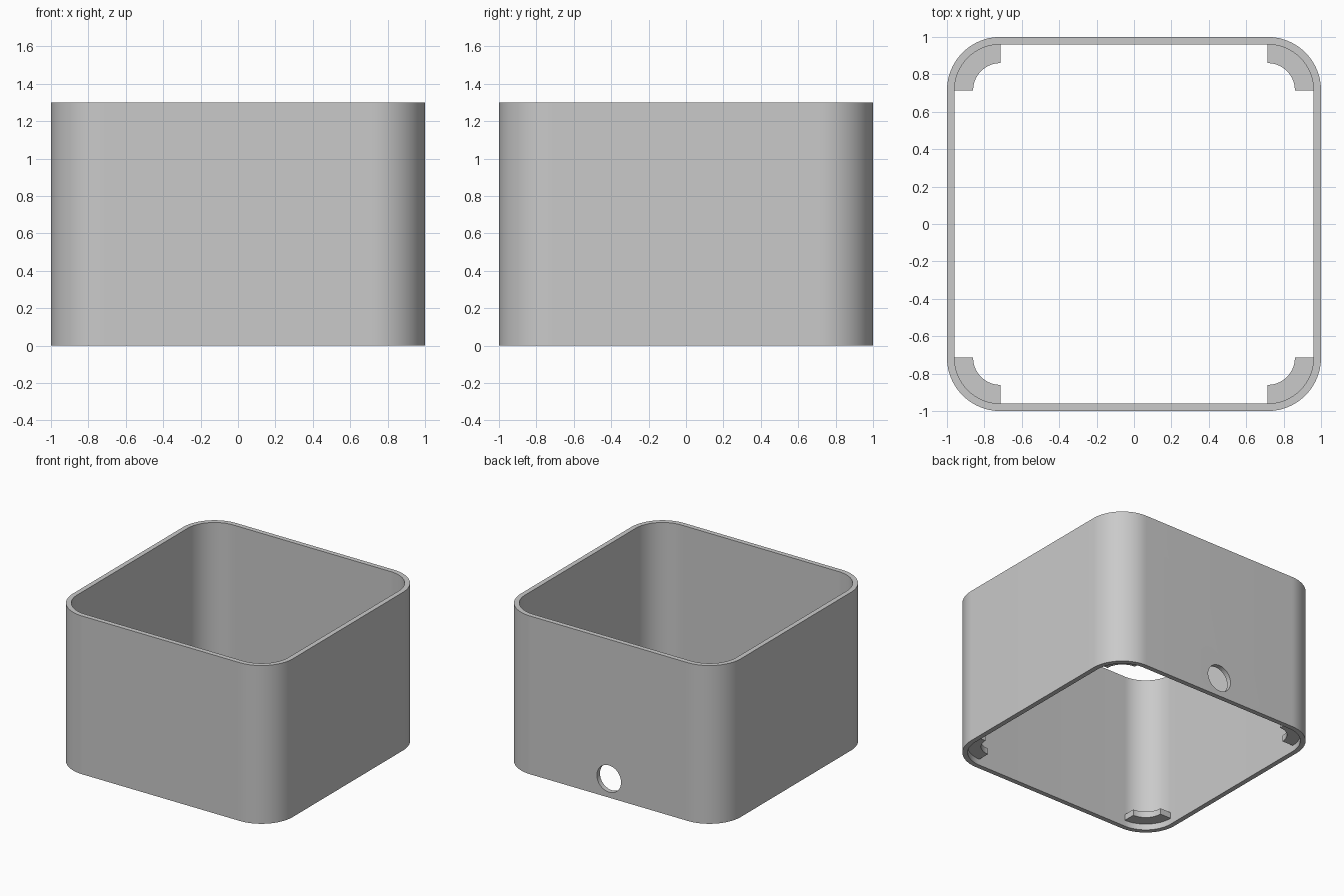
import bpy
import bmesh
from math import pi, cos, sin

cube = bpy.data.objects.get("Cube")
if cube:
    bpy.data.objects.remove(cube, do_unlink=True)

HEIGHT = 1.3
CENTRE = 0.715                      # corner arc centres
OUTER, INNER, TAB = 0.285, 0.245, 0.145
SEGMENTS = 24

grey = bpy.data.materials.new("plain grey")
grey.use_nodes = True
colour = (0.59, 0.59, 0.59, 1)
grey.diffuse_color = colour
grey.node_tree.nodes["Principled BSDF"].inputs["Base Color"].default_value = colour


def corner_arc(radius, quarter):
    """Points of one quarter arc, counter-clockwise."""
    mid = (quarter + 0.5) * pi / 2
    cx = CENTRE if cos(mid) > 0 else -CENTRE
    cy = CENTRE if sin(mid) > 0 else -CENTRE
    angles = [(quarter + i / SEGMENTS) * pi / 2 for i in range(SEGMENTS + 1)]
    return [(cx + radius * cos(a), cy + radius * sin(a)) for a in angles]


def band(name, outer, inner, z0, z1, closed):
    """Solid wall between two matching outlines; open bands get end caps."""
    bm = bmesh.new()
    rings = [[bm.verts.new((x, y, z)) for x, y in line]
             for line, z in ((outer, z0), (outer, z1), (inner, z1), (inner, z0))]
    n = len(outer)
    for i in range(n if closed else n - 1):
        j = (i + 1) % n
        for a, b in zip(rings, rings[1:] + rings[:1]):
            bm.faces.new((a[i], a[j], b[j], b[i]))
    if not closed:
        for i in (0, n - 1):
            bm.faces.new([ring[i] for ring in rings])
    bmesh.ops.recalc_face_normals(bm, faces=bm.faces)
    mesh = bpy.data.meshes.new(name)
    bm.to_mesh(mesh)
    bm.free()
    mesh.materials.append(grey)
    obj = bpy.data.objects.new(name, mesh)
    bpy.context.collection.objects.link(obj)
    return obj


def smooth(obj):
    bpy.ops.object.select_all(action='DESELECT')
    obj.select_set(True)
    bpy.context.view_layer.objects.active = obj
    bpy.ops.object.shade_smooth_by_angle(angle=pi / 6)


# Open rounded-square shell
outlines = [[p for q in range(4) for p in corner_arc(r, q)] for r in (OUTER, INNER)]
shell = band("shell", *outlines, 0, HEIGHT, True)

# Round cable hole low in the back wall
bpy.ops.mesh.primitive_cylinder_add(vertices=48, radius=0.11, depth=0.3,
                                    location=(0, 0.98, 0.155), rotation=(pi / 2, 0, 0))
cutter = bpy.context.object
cutter.name = "hole_cutter"
cutter.hide_render = True
cutter.data.materials.append(grey)
cut = shell.modifiers.new("cable hole", 'BOOLEAN')
cut.object = cutter
cut.operation = 'DIFFERENCE'
cut.solver = 'EXACT'
bpy.context.view_layer.objects.active = shell
bpy.ops.object.modifier_apply(modifier=cut.name)
bpy.data.objects.remove(cutter, do_unlink=True)
smooth(shell)

# Curved support tabs inside the bottom corners
for quarter, place in enumerate(("back_left", "back_right", "front_right", "front_left")):
    tab = band(place + "_tab", corner_arc(INNER, quarter), corner_arc(TAB, quarter),
               0.05, 0.1, False)
    smooth(tab)
